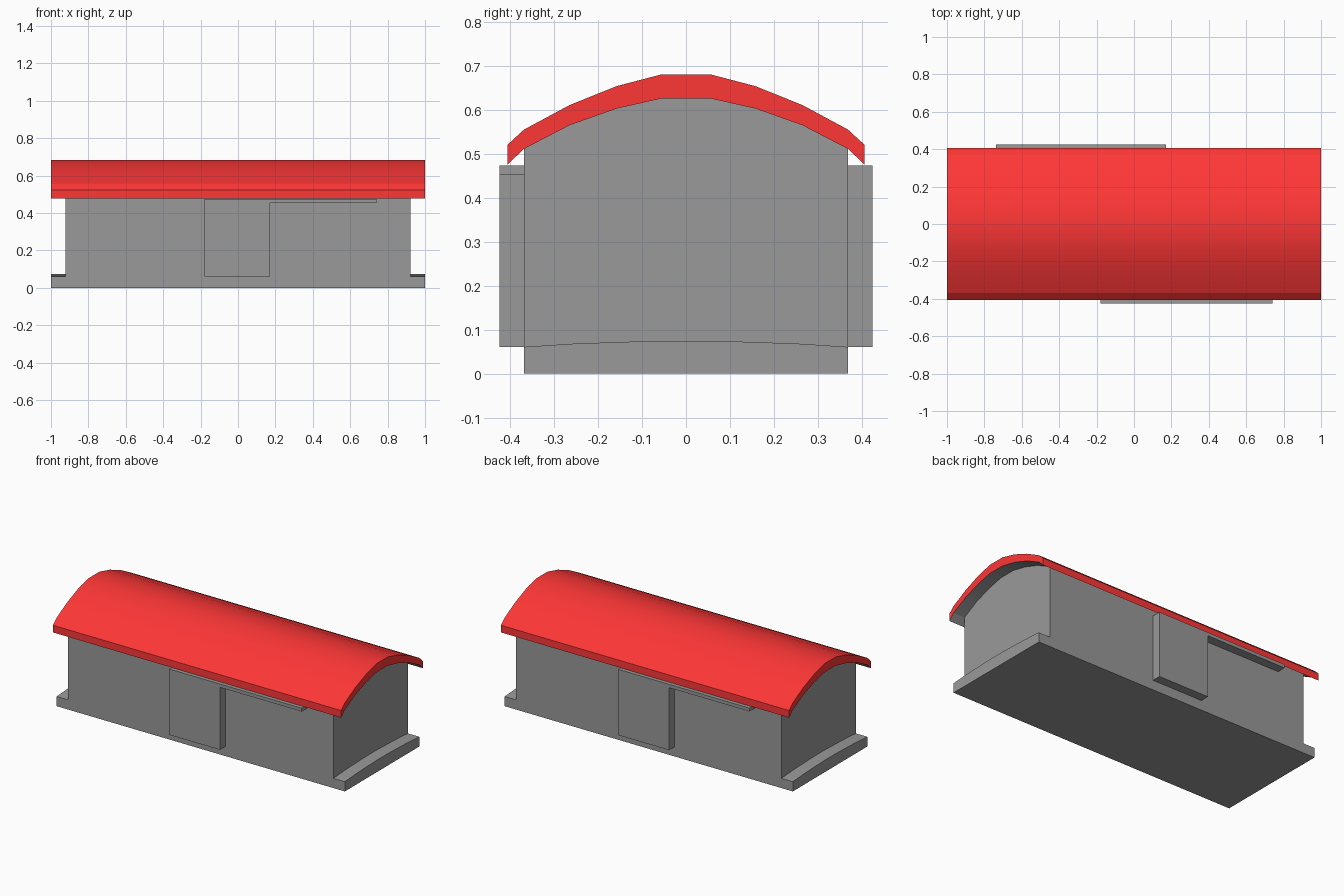
import bpy, bmesh

if "Cube" in bpy.data.objects:
    bpy.data.objects.remove(bpy.data.objects["Cube"])

# Right half cross-section stations, from the centre outwards
SIDE = 0.369
Y = [0.055, 0.158, 0.265, SIDE]
DECK_Z = [0.075, 0.072, 0.068, 0.061]
UNDER_Z = [0.627, 0.604, 0.566, 0.512]
OUTER = list(zip(Y + [0.406], [0.682, 0.655, 0.612, 0.556, 0.522]))
INNER = list(zip(Y + [0.406], UNDER_Z + [0.477]))


def material(name, r, g, b):
    mat = bpy.data.materials.new(name)
    mat.diffuse_color = (r, g, b, 1)
    mat.use_nodes = True
    mat.node_tree.nodes["Principled BSDF"].inputs["Base Color"].default_value = mat.diffuse_color
    return mat


GREY = material("dark_grey", 0.32, 0.32, 0.32)
RED = material("roof_red", 1.0, 0.037, 0.037)


def arch(half):
    """Mirror a half curve into a full one running from -y to +y."""
    return [(-y, z) for y, z in reversed(half)] + list(half)


def extrude_x(name, profile, x0, x1):
    """Extrude a closed (y, z) profile along x."""
    bm = bmesh.new()
    face = bm.faces.new([bm.verts.new((x0, y, z)) for y, z in profile])
    ext = bmesh.ops.extrude_face_region(bm, geom=[face])
    verts = [v for v in ext["geom"] if isinstance(v, bmesh.types.BMVert)]
    bmesh.ops.translate(bm, verts=verts, vec=(x1 - x0, 0, 0))
    bmesh.ops.recalc_face_normals(bm, faces=bm.faces)
    mesh = bpy.data.meshes.new(name)
    bm.to_mesh(mesh)
    bm.free()
    mesh.materials.append(GREY)
    obj = bpy.data.objects.new(name, mesh)
    bpy.context.collection.objects.link(obj)
    return obj


def box(name, x0, x1, y0, y1, z0, z1):
    return extrude_x(name, [(y0, z0), (y1, z0), (y1, z1), (y0, z1)], x0, x1)


def smooth(obj):
    bpy.ops.object.select_all(action='DESELECT')
    obj.select_set(True)
    bpy.context.view_layer.objects.active = obj
    bpy.ops.object.shade_smooth_by_angle(angle=0.5)


deck = arch(list(zip(Y, DECK_Z)))
ceiling = arch(list(zip(Y, UNDER_Z)))

# Floor slab with a slightly crowned top
floor = extrude_x("floor", [(SIDE, 0), (-SIDE, 0)] + deck, -1, 1)
smooth(floor)

# Wagon body between the floor and the roof
extrude_x("body", ceiling + deck[::-1], -0.921, 0.921)

# Arched roof shell: red outside and on the ends, grey underneath
roof = extrude_x("roof", arch(OUTER) + arch(INNER)[::-1], -1, 1)
roof.data.materials.append(RED)
for face in roof.data.polygons:
    face.material_index = 0 if face.normal.z < -0.1 else 1
smooth(roof)

# Crisp crease where the roof turns down into the eaves
for edge in roof.data.edges:
    if all(abs(abs(roof.data.vertices[i].co.y) - SIDE) < 1e-4 for i in edge.vertices):
        edge.use_edge_sharp = True

# Sliding door and its rail on each side; the rails run opposite ways
for side, s in (("front", -1), ("back", 1)):
    y0, y1 = sorted((s * SIDE, s * 0.425))
    box(side + "_door", -0.18, 0.172, y0, y1, 0.061, 0.474)
    rail = (0.172, 0.74) if s < 0 else (-0.737, -0.18)
    box(side + "_door_rail", *rail, y0, y1, 0.453, 0.474)
